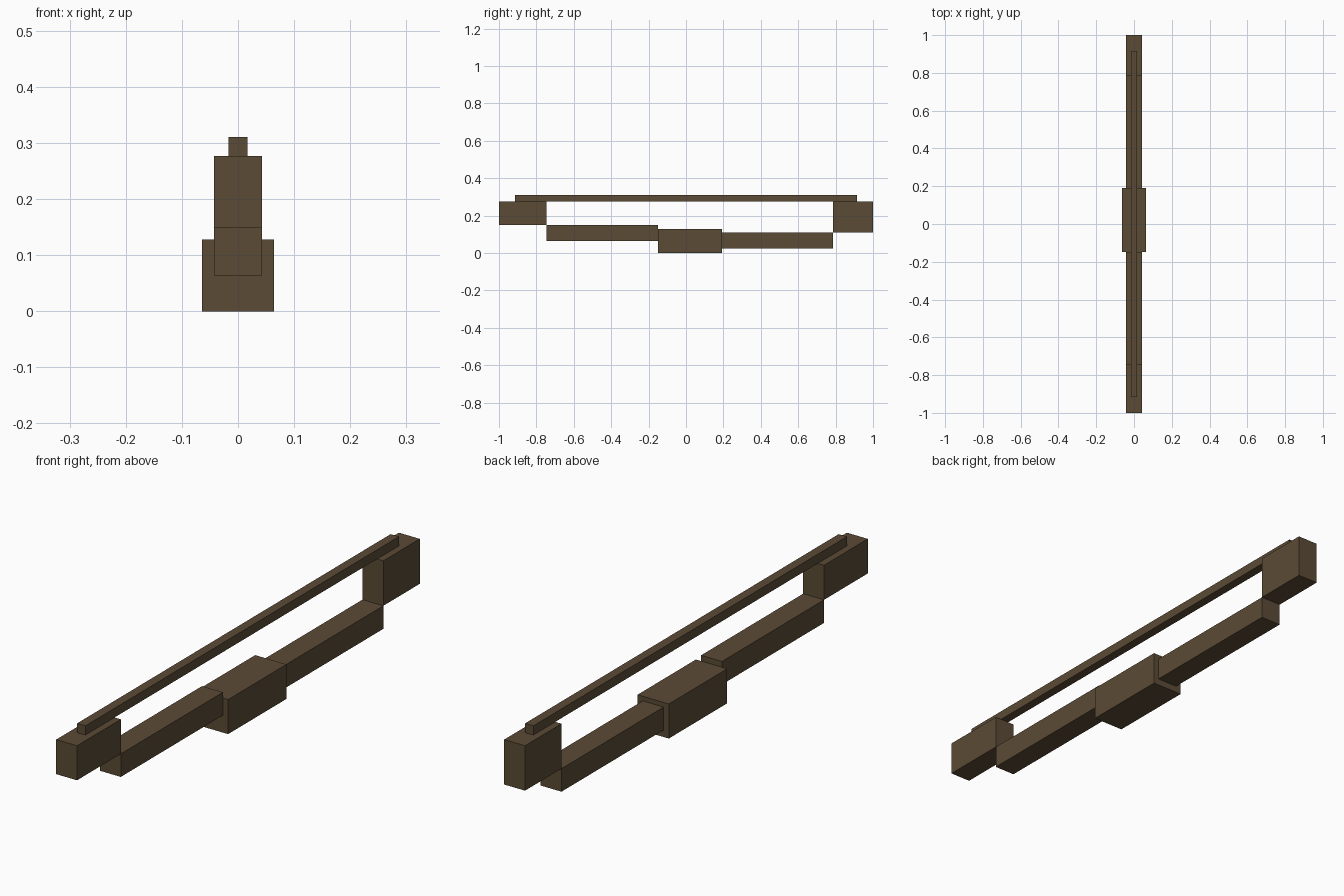
import bpy

cube = bpy.data.objects.get("Cube")
if cube:
    bpy.data.objects.remove(cube, do_unlink=True)

# Single dark wood colour
wood = bpy.data.materials.new("dark_wood_brown")
wood.use_nodes = True
colour = (0.105, 0.07, 0.036, 1)
wood.diffuse_color = colour
wood.node_tree.nodes["Principled BSDF"].inputs["Base Color"].default_value = colour

UNIT = 2 / 47  # the whole bow is 47 units long


def box(name, width, y0, y1, z0, z1):
    """Box centred on x = 0, given in units, with y measured from the front end."""
    bpy.ops.mesh.primitive_cube_add(
        size=1, location=(0, (y0 + y1) / 2 * UNIT - 1, (z0 + z1) / 2 * UNIT))
    part = bpy.context.object
    part.name = name
    part.scale = (width * UNIT, (y1 - y0) * UNIT, (z1 - z0) * UNIT)
    bpy.ops.object.transform_apply(location=False, rotation=False, scale=True)
    part.data.materials.append(wood)


# Grip, limbs and tips, stepping up toward both ends
box("grip", 3, 20, 28, 0, 3)
box("front_limb", 2, 6, 20, 1.5, 3.5)
box("rear_limb", 2, 28, 42, 0.6, 2.6)
box("front_tip", 2, 0, 6, 3.5, 6.5)
box("rear_tip", 2, 42, 47, 2.6, 6.5)

# String resting on the tips
box("string", 0.8, 2, 45, 6.5, 7.3)
